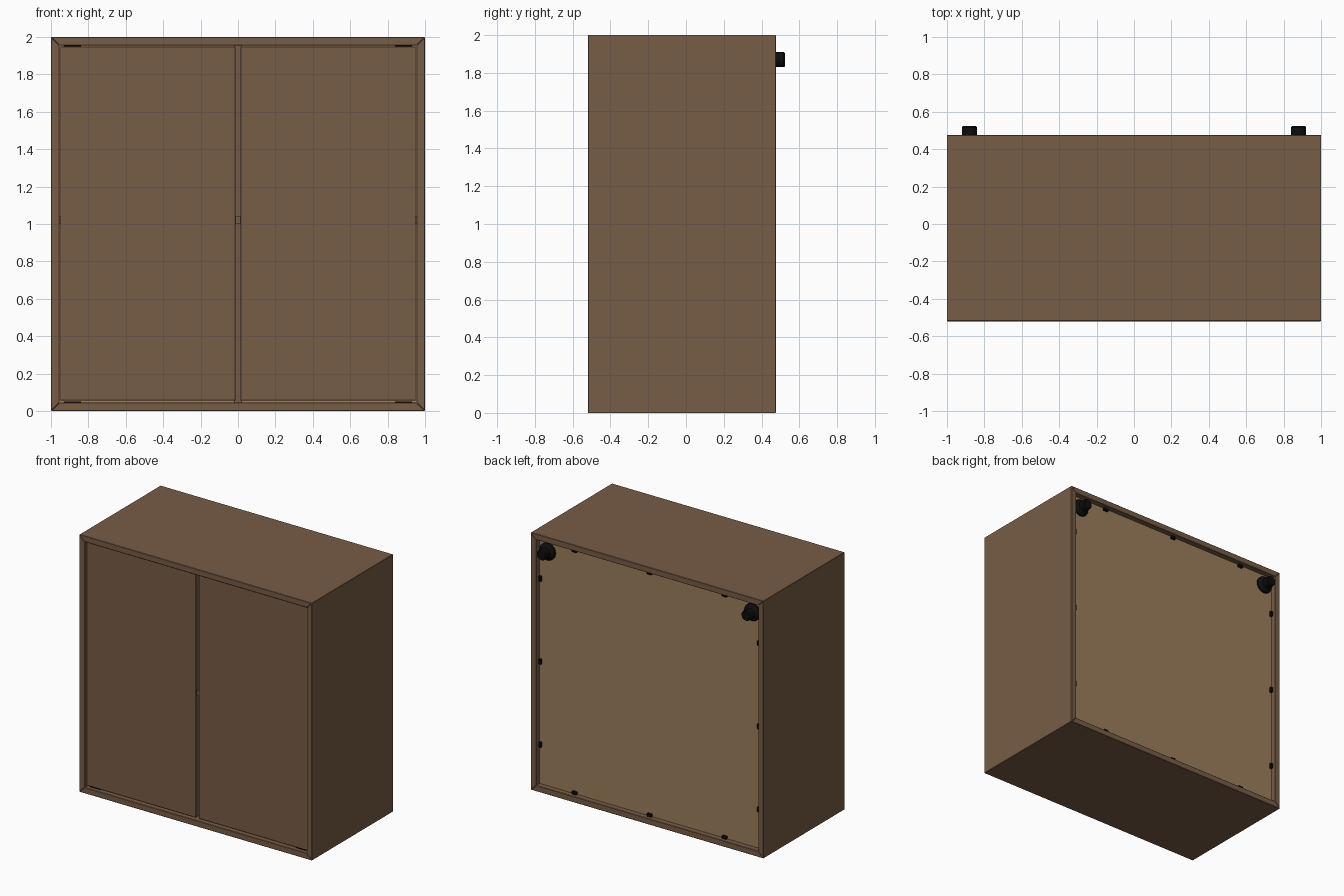
import bpy, bmesh, math
from mathutils import Matrix, Vector

if "Cube" in bpy.data.objects:
    bpy.data.objects.remove(bpy.data.objects["Cube"], do_unlink=True)


def material(name, colour):
    m = bpy.data.materials.new(name)
    m.use_nodes = True
    m.diffuse_color = (*colour, 1)
    m.node_tree.nodes["Principled BSDF"].inputs["Base Color"].default_value = (*colour, 1)
    return m


BROWN = material("brown wood", (0.185, 0.107, 0.061))
TAN = material("tan backing", (0.33, 0.21, 0.11))
BLACK = material("black plastic", (0.004, 0.004, 0.004))

FRONT, BACK = -0.52, 0.477   # carcass depth
WALL = 0.046                 # board thickness
INNER = 1 - WALL
PANEL = 0.435                # outer face of the backing


def finish(name, bm, mat, bevel=0):
    bmesh.ops.recalc_face_normals(bm, faces=bm.faces)
    mesh = bpy.data.meshes.new(name)
    bm.to_mesh(mesh)
    bm.free()
    mesh.materials.append(mat)
    ob = bpy.data.objects.new(name, mesh)
    bpy.context.scene.collection.objects.link(ob)
    if bevel:
        mod = ob.modifiers.new("soft edges", "BEVEL")
        mod.width, mod.segments = bevel, 1
    return ob


def box(name, lo, hi, mat, bevel=0):
    lo, hi = Vector(lo), Vector(hi)
    bm = bmesh.new()
    bmesh.ops.create_cube(bm, size=1)
    bmesh.ops.scale(bm, vec=hi - lo, verts=bm.verts)
    bmesh.ops.translate(bm, vec=(lo + hi) / 2, verts=bm.verts)
    return finish(name, bm, mat, bevel)


def lathe(name, profile, centre, mat, sides=24):
    """Spin (radius, y) pairs around an axis along y."""
    bm = bmesh.new()
    verts = [bm.verts.new((r, y, 0)) for r, y in profile]
    edges = [bm.edges.new(pair) for pair in zip(verts, verts[1:])]
    bmesh.ops.spin(bm, geom=verts + edges, cent=(0, 0, 0), axis=(0, 1, 0),
                   angle=math.tau, steps=sides)
    bmesh.ops.remove_doubles(bm, verts=bm.verts, dist=0.0005)
    bmesh.ops.translate(bm, vec=centre, verts=bm.verts)
    for f in bm.faces:
        f.smooth = len(f.verts) == 4
    ob = finish(name, bm, mat)
    bpy.context.view_layer.objects.active = ob
    ob.select_set(True)
    bpy.ops.object.shade_smooth_by_angle(angle=math.radians(35))
    ob.select_set(False)
    return ob


# Four mitred boards of the carcass, each a quarter turn from the last
for i, side in enumerate(("top", "right", "bottom", "left")):
    bm = bmesh.new()
    outline = [(-1, 1), (1, 1), (INNER, INNER), (-INNER, INNER)]
    face = bm.faces.new([bm.verts.new((x, FRONT, z)) for x, z in outline])
    ext = bmesh.ops.extrude_face_region(bm, geom=[face])
    moved = [v for v in ext["geom"] if isinstance(v, bmesh.types.BMVert)]
    bmesh.ops.translate(bm, vec=(0, BACK - FRONT, 0), verts=moved)
    bmesh.ops.rotate(bm, matrix=Matrix.Rotation(-i * math.pi / 2, 3, "Y"), verts=bm.verts)
    bmesh.ops.translate(bm, vec=(0, 0, 1), verts=bm.verts)
    finish(side + "_board", bm, BROWN, 0.003)

# Backing, centre divider and shelves
box("back_panel", (-INNER, PANEL - 0.015, WALL), (INNER, PANEL, 2 - WALL), TAN)
box("centre_divider", (-0.022, FRONT + 0.065, WALL), (0.022, PANEL - 0.015, 2 - WALL), BROWN)
for name, s in (("left", 1), ("right", -1)):
    a, b = sorted((s * 0.022, s * INNER))
    box(name + "_shelf", (a, -0.4, 1.0), (b, PANEL - 0.015, 1.04), BROWN)

# Doors, set slightly into the frame
for name, s in (("left", 1), ("right", -1)):
    a, b = sorted((s * 0.0135, s * 0.95))
    box(name + "_door", (a, FRONT + 0.02, 0.056), (b, FRONT + 0.06, 1.948), BROWN, 0.002)
    for level, z in (("lower", WALL), ("upper", 2 - WALL - 0.005)):
        c, d = sorted((s * 0.84, s * 0.93))
        box(f"{name}_{level}_hinge", (c, FRONT + 0.03, z), (d, FRONT + 0.055, z + 0.005), BLACK)
box("door_latch", (-0.0125, FRONT + 0.035, 1.0), (0.0125, FRONT + 0.066, 1.04), BROWN)

# Clips holding the backing on all four sides
for i, side in enumerate(("top", "right", "bottom", "left")):
    for k in (-1, 0, 1):
        clip = box(f"{side}_clip_{k + 2}", (k * 0.645 - 0.022, PANEL, INNER - 0.026),
                   (k * 0.645 + 0.022, PANEL + 0.022, INNER), BLACK, 0.006)
        clip.matrix_world = (Matrix.Translation((0, 0, 1))
                             @ Matrix.Rotation(-i * math.pi / 2, 4, "Y"))

# Wall bumpers with a wide foot and a narrower stem
bumper = [(0, PANEL), (0.066, PANEL), (0.066, 0.448), (0.05, 0.468), (0.04, 0.472),
          (0.04, 0.517), (0.034, 0.525), (0, 0.525)]
for name, s in (("left", 1), ("right", -1)):
    lathe(name + "_wall_bumper", bumper, (s * 0.88, 0, 1.87), BLACK)
